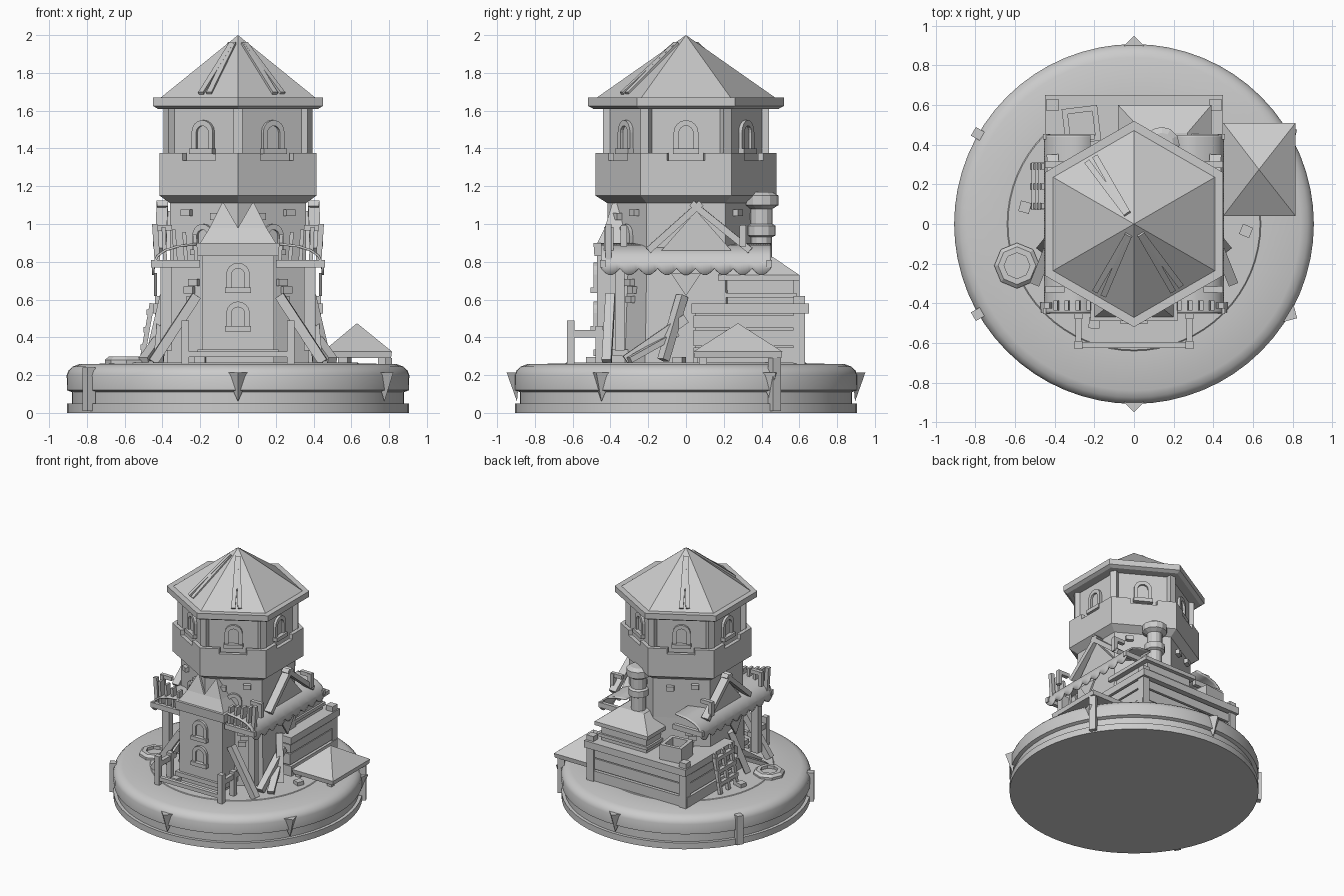
import bpy, bmesh, math, random
from mathutils import Vector, Matrix

if "Cube" in bpy.data.objects:
    bpy.data.objects.remove(bpy.data.objects["Cube"])
random.seed(4)
C30 = math.cos(math.pi / 6)

def finish(name, bm, smooth=False):
    bmesh.ops.recalc_face_normals(bm, faces=bm.faces[:])
    me = bpy.data.meshes.new(name)
    bm.to_mesh(me); bm.free()
    ob = bpy.data.objects.new(name, me)
    bpy.context.collection.objects.link(ob)
    if smooth:
        bpy.context.view_layer.objects.active = ob
        ob.select_set(True)
        bpy.ops.object.shade_smooth_by_angle(angle=math.radians(30))
        ob.select_set(False)
    return ob

def loft(name, rings, closed=False, smooth=False, mat=None):
    """Skin a stack of equal-length rings; a closed stack joins last to first."""
    bm = bmesh.new()
    vs = [[bm.verts.new(p) for p in r] for r in rings]
    n = len(vs[0])
    pairs = list(zip(vs, vs[1:])) + ([(vs[-1], vs[0])] if closed else [])
    for a, b in pairs:
        for i in range(n):
            j = (i + 1) % n
            bm.faces.new((a[i], a[j], b[j], b[i]))
    if not closed:
        bm.faces.new(vs[0][::-1]); bm.faces.new(vs[-1])
    bmesh.ops.remove_doubles(bm, verts=bm.verts[:], dist=1e-5)
    if mat:
        bm.transform(mat)
    return finish(name, bm, smooth)

def circle(r, z, n, c=(0, 0)):
    return [(c[0] + r * math.sin(math.tau * i / n), c[1] + r * math.cos(math.tau * i / n), z) for i in range(n)]

def lathe(name, prof, n, c=(0, 0), **kw):
    return loft(name, [circle(r, z, n, c) for r, z in prof], **kw)

def rect(x0, x1, y0, y1, z):
    return [(x0, y0, z), (x1, y0, z), (x1, y1, z), (x0, y1, z)]

def block(name, x0, x1, y0, y1, z0, z1):
    return loft(name, [rect(x0, x1, y0, y1, z0), rect(x0, x1, y0, y1, z1)])

def box(name, loc, size, rz=0, tilt=0):
    x, y, z = (s / 2 for s in size)
    m = Matrix.Translation(loc) @ Matrix.Rotation(rz, 4, 'Z') @ Matrix.Rotation(tilt, 4, 'X')
    return loft(name, [rect(-x, x, -y, y, -z), rect(-x, x, -y, y, z)], mat=m)

def beam(name, a, b, w=0.04, d=0.04):
    a, b = Vector(a), Vector(b)
    m = Matrix.Translation(a) @ (b - a).to_track_quat('Z', 'Y').to_matrix().to_4x4()
    L = (b - a).length
    return loft(name, [rect(-w / 2, w / 2, -d / 2, d / 2, 0), rect(-w / 2, w / 2, -d / 2, d / 2, L)], mat=m)

def facing(ang, dist, z):
    """Frame on a wall: local x along wall, local -y outward."""
    a = math.radians(ang)
    return Matrix.Translation((dist * math.cos(a), dist * math.sin(a), z)) @ Matrix.Rotation(a + math.pi / 2, 4, 'Z')

def arch(w, h, y):
    r = w / 2
    return [(-r, y, 0), (r, y, 0)] + [(r * math.cos(t * math.pi / 8), y, h - r + r * math.sin(t * math.pi / 8)) for t in range(9)]

def window(name, ang, dist, z, w=0.125, h=0.16):
    m = facing(ang, dist, z)
    i = w - 0.055
    loft(name + "_frame", [arch(w, h, 0.02), arch(w, h, -0.02), arch(i, h - 0.03, -0.02), arch(i, h - 0.03, 0.02)], closed=True, mat=m)
    loft(name + "_pane", [arch(i, h - 0.03, 0.01), arch(i, h - 0.03, -0.004)], mat=m)
    s = w / 2 + 0.005
    loft(name + "_sill", [rect(-s, s, -0.035, 0.01, -0.015), rect(-s, s, -0.035, 0.01, 0.015)], mat=m)

# round plinth with grooved rim
lathe("plinth", [(0.905, 0), (0.905, 0.05), (0.88, 0.05), (0.88, 0.11), (0.905, 0.12), (0.907, 0.2), (0.897, 0.225),
                 (0.875, 0.245), (0.84, 0.258), (0.64, 0.262), (0.635, 0.266)], 64, smooth=True)
# fangs and stakes on the rim
for a in (90, 270, 30, 330):
    m = facing(a, 0.88, 0.06)
    tip, top = [(0, -0.015, 0)] * 3, [(-0.07, 0, 0.155), (0.07, 0, 0.155), (0, -0.07, 0.155)]
    loft("rim_fang", [tip, top], mat=m)
for a, z1 in ((150, 0.24), (210, 0.24), (31, 0.29)):
    m = facing(a, 0.91, 0)
    loft("rim_stake", [rect(-0.025, 0.025, -0.025, 0.025, 0.01), rect(-0.025, 0.025, -0.025, 0.025, z1)], mat=m)

# hexagonal tower, parapet, top room and roof
lathe("tower_shaft", [(0.375 / C30, 0.26), (0.36 / C30, 0.8), (0.36 / C30, 1.11), (0.415 / C30, 1.15), (0.415 / C30, 1.2)], 6)
lathe("parapet", [(0.415 / C30, 1.15), (0.415 / C30, 1.335), (0.385 / C30, 1.335), (0.385 / C30, 1.15)], 6, closed=True)
outer, inner = circle(0.415 / C30, 0, 6), circle(0.385 / C30, 0, 6)
for k in range(6):
    def pts(c, z, order):
        v = [Vector(c[(k + d) % 6]) for d in (-1, 0, 1)]
        p = [v[1].lerp(v[0], 0.29), v[1], v[1].lerp(v[2], 0.29)][::order]
        return [(q.x, q.y, z) for q in p]
    loft("merlon", [pts(outer, z, 1) + pts(inner, z, -1) for z in (1.335, 1.375)])
lathe("top_room", [(0.36 / C30, 1.19), (0.36 / C30, 1.62)], 6)
for k in range(6):
    window("top_window", 60 * k, 0.36, 1.385, 0.13, 0.165)
    box("corner_post", (0.42 * math.sin(k * math.pi / 3), 0.42 * math.cos(k * math.pi / 3), 1.4), (0.05, 0.04, 0.42), -k * math.pi / 3)
lathe("roof_eave", [(0.425 / C30, 1.61), (0.45 / C30, 1.625), (0.45 / C30, 1.67), (0.405 / C30, 1.67)], 6)
lathe("main_roof", [(0.408 / C30, 1.67), (0, 2.0)], 6)
for a in (-60, -120, 120):
    for off in (0.0, 7):
        t = math.radians(a + off)
        d = Vector((math.cos(t), math.sin(t), 0))
        beam("roof_batten", d * 0.39 + Vector((0, 0, 1.69)), d * 0.06 + Vector((0, 0, 1.955)), 0.03, 0.02)

# front turret with broken hip roof
block("turret_wall", -0.19, 0.19, -0.47, -0.2, 0.26, 0.85)
block("turret_foot", -0.215, 0.215, -0.49, -0.25, 0.3, 0.335)
loft("turret_eave", [rect(-0.215, 0.215, -0.485, -0.25, 0.83), rect(-0.22, 0.22, -0.49, -0.25, 0.9)])
for s in (-1, 1):
    loft("turret_roof_half", [rect(0, s * 0.2, -0.47, -0.25, 0.9), rect(0, s * 0.15, -0.43, -0.3, 0.98), rect(s * 0.075, s * 0.085, -0.39, -0.35, 1.11)])
beam("turret_spike", (0, -0.38, 0.9), (0, -0.38, 1.135), 0.045, 0.045)
for z in (0.445, 0.65):
    window("turret_window", 270, 0.47, z, 0.125, 0.145)

# front fence
for s in (-1, 1):
    beam("fence_post", (s * 0.28, -0.61, 0.26), (s * 0.28, -0.61, 0.49), 0.04, 0.04)
    beam("fence_side_rail", (s * 0.28, -0.63, 0.42), (s * 0.28, -0.4, 0.42), 0.03, 0.04)
    beam("fence_stub", (s * 0.28, -0.46, 0.26), (s * 0.28, -0.46, 0.46), 0.04, 0.04)
beam("fence_low_rail", (-0.29, -0.61, 0.31), (0.29, -0.61, 0.31), 0.03, 0.03)

# side features, mirrored on x
for s in (-1, 1):
    # scalloped awning
    bm, N, rows = bmesh.new(), 72, []
    for i in range(N + 1):
        y = -0.45 + 0.9 * i / N
        hem = 0.765 - 0.035 * abs(math.sin(math.pi * i / 8))
        rows.append([bm.verts.new((s * x, y, z)) for x, z in
                     ((0.22, 0.9), (0.32, 0.888), (0.39, 0.865), (0.43, 0.835), (0.45, 0.795), (0.455, hem))])
    for a, b in zip(rows, rows[1:]):
        for j in range(5):
            bm.faces.new((a[j], a[j + 1], b[j + 1], b[j]))
    ob = finish("side_awning", bm, True)
    ob.modifiers.new("thickness", 'SOLIDIFY').thickness = 0.012
    for y in (-0.44, 0.44):
        beam("awning_end_beam", (s * 0.2, y, 0.79), (s * 0.46, y, 0.79), 0.03, 0.04)
    # leaning rail panel at the front end
    for i in range(4):
        x = 0.22 + i * 0.055
        beam("rail_plank", (s * x, -0.41, 0.8), (s * (x + 0.01), -0.41, 0.945 + i * 0.013), 0.05, 0.02)
    beam("rail_post", (s * 0.425, -0.41, 0.78), (s * 0.44, -0.41, 1.0), 0.03, 0.03)
    # gable with crossing barge boards
    loft("gable", [[(s * x, -0.13, 0.86), (s * x, 0.24, 0.86), (s * x, 0.055, 1.07)] for x in (0.3, 0.4)])
    beam("barge_board", (s * 0.4, 0.03, 1.11), (s * 0.41, 0.34, 0.86), 0.06, 0.035)
    beam("barge_board", (s * 0.4, 0.08, 1.11), (s * 0.41, -0.2, 0.86), 0.06, 0.035)
    loft("hanging_pennant", [[(s * x, -0.08, 0.74), (s * x, 0.08, 0.74), (s * x, 0, 0.62)] for x in (0.43, 0.445)])
    # lamp hooks
    for y in (-0.33, 0.3):
        beam("hook_arm", (s * 0.35, y, 0.98), (s * 0.45, y, 0.98), 0.03, 0.03)
        beam("hook_drop", (s * 0.435, y, 0.88), (s * 0.435, y, 0.99), 0.03, 0.035)
    # struts and uprights below
    beam("front_strut", (s * 0.22, -0.4, 0.62), (s * 0.45, -0.42, 0.27), 0.05, 0.05)
    beam("side_upright", (s * 0.38, -0.35, 0.33), (s * 0.38, -0.35, 0.8), 0.06, 0.05)
    beam("side_strut", (s * 0.42, -0.32, 0.28), (s * 0.4, 0.0, 0.5), 0.05, 0.05)
    beam("side_strut", (s * 0.46, -0.12, 0.28), (s * 0.38, -0.02, 0.62), 0.05, 0.045)
    beam("fallen_plank", (s * 0.5, -0.3, 0.28), (s * 0.4, -0.05, 0.42), 0.05, 0.03)
    window("shaft_window", 270 + s * 30, 0.36, 0.85, 0.12, 0.15)
    # loose wall bricks
    for x, z in ((0.3, 1.06), (0.26, 0.6), (0.28, 0.65), (0.25, 0.69), (0.1, 1.04)):
        for side in (30, -30):
            a = math.radians(90 + side if s < 0 else 90 - side)
        for yy in (-1, 1):
            m = facing(yy * (90 - s * 30), 0.365, z)
            k = (x - 0.19) * 0.9 * s * -yy
            loft("wall_brick", [rect(k - 0.028, k + 0.028, -0.025, 0.02, -0.018), rect(k - 0.028, k + 0.028, -0.025, 0.02, 0.018)], mat=m)

# rear terrace with plank courses
block("terrace_core", -0.42, 0.42, 0.05, 0.6, 0.26, 0.53)
for i, (z0, z1, g) in enumerate(((0.265, 0.345, 0.01), (0.355, 0.44, 0.0), (0.45, 0.515, 0.005))):
    block("plank_course", -0.435 - g, 0.435 + g, 0.04, 0.615 + g, z0, z1)
block("terrace_rim", -0.45, 0.45, 0.03, 0.65, 0.525, 0.58)
for x in (-0.41, 0.41):
    beam("terrace_post", (x, 0.6, 0.26), (x, 0.6, 0.62), 0.06, 0.06)

# hut on the terrace
block("hut_wall", -0.05, 0.35, 0.2, 0.57, 0.57, 0.71)
block("hut_beam", -0.065, 0.365, 0.19, 0.585, 0.61, 0.635)
loft("hut_roof", [rect(-0.08, 0.39, 0.17, 0.6, 0.7), rect(-0.08, 0.39, 0.17, 0.6, 0.73), rect(0.05, 0.27, 0.28, 0.46, 0.825)])
# open crate
m = Matrix.Translation((-0.265, 0.5, 0.57)) @ Matrix.Rotation(0.12, 4, 'Z')
h, k = 0.09, 0.062
loft("open_crate", [rect(-h, h, -h, h, 0), rect(-h, h, -h, h, 0.13), rect(-k, k, -k, k, 0.13), rect(-k, k, -k, k, 0.0)], closed=True, mat=m)
loft("crate_floor", [rect(-k, k, -k, k, 0), rect(-k, k, -k, k, 0.05)], mat=m)
# chimney
lathe("chimney", [(0.055, 0.75), (0.055, 0.93), (0.075, 0.94), (0.075, 0.99), (0.058, 1.0), (0.058, 1.08), (0.09, 1.1), (0.09, 1.15), (0.06, 1.17)], 12, c=(0.14, 0.4))

# small pyramid canopy on the right
loft("canopy_roof", [rect(0.46, 0.81, 0.045, 0.505, 0.29), rect(0.45, 0.815, 0.04, 0.51, 0.325), [(0.63, 0.275, 0.475)] * 4])
for x, y in ((0.49, 0.08), (0.49, 0.47), (0.76, 0.09)):
    beam("canopy_post", (x, y, 0.24), (x, y, 0.31), 0.04, 0.04)

# octagonal well ring on the left
well = (-0.59, -0.21)
lathe("well_ring", [(0.115, 0.25), (0.115, 0.28), (0.095, 0.298), (0.065, 0.298), (0.065, 0.25)], 8, c=well, closed=True)
lathe("well_core", [(0.07, 0.25), (0.07, 0.275)], 8, c=well)

# leaning lattice on the left wall
for y in (0.09, 0.19, 0.29):
    beam("lattice_upright", (-0.51, y, 0.27), (-0.455, y, 0.58), 0.03, 0.025)
for t in (0.25, 0.55, 0.85):
    x, z = -0.515 + 0.055 * t, 0.27 + 0.31 * t
    beam("lattice_bar", (x, 0.07, z), (x, 0.31, z), 0.03, 0.03)
# loose stones on the ground
for x, y in ((-0.55, 0.085), (0.565, -0.035), (-0.2, -0.5)):
    box("loose_stone", (x, y, 0.275), (0.055, 0.055, 0.04), random.uniform(-0.5, 0.5))
